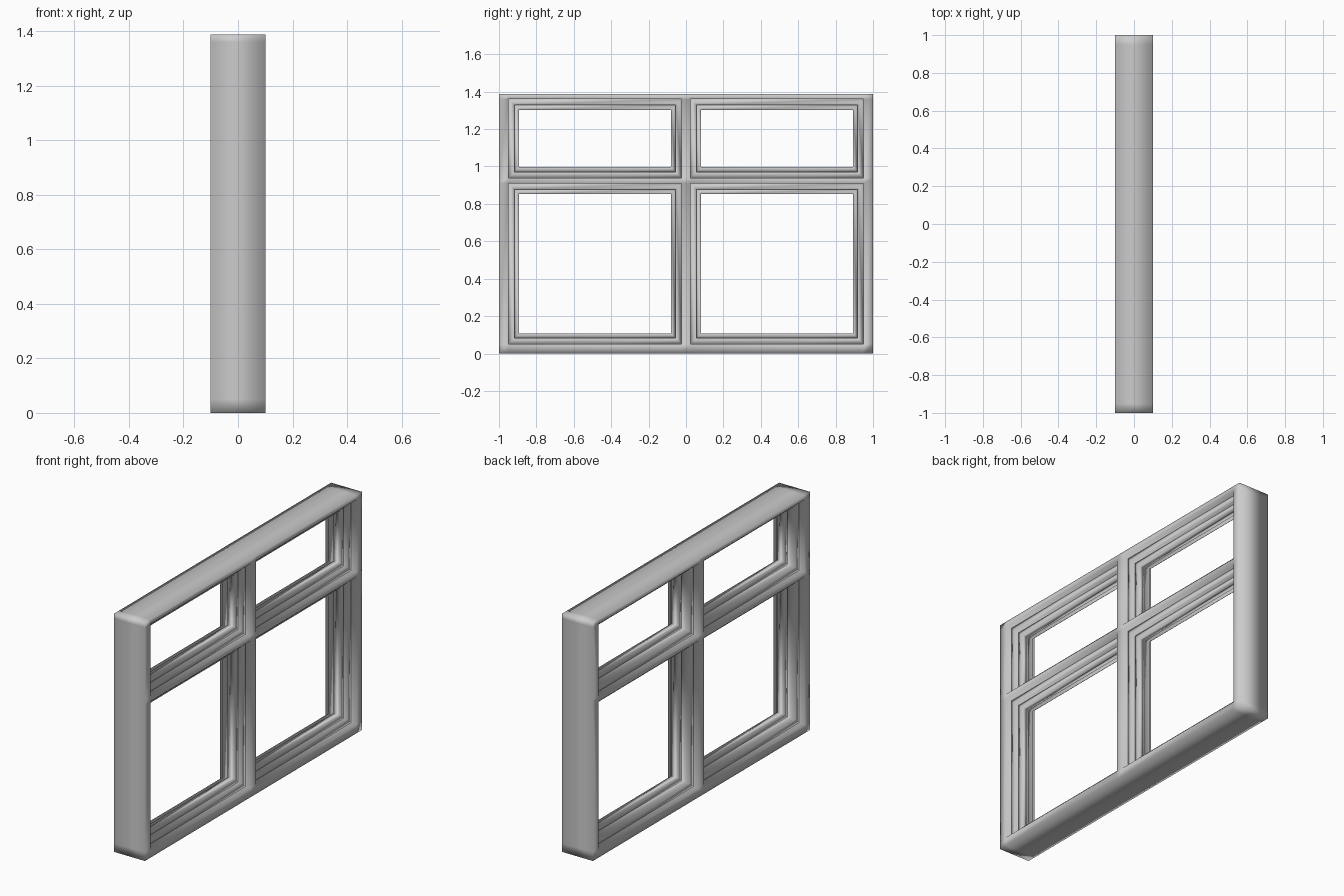
import bpy, bmesh

if "Cube" in bpy.data.objects:
    bpy.data.objects.remove(bpy.data.objects["Cube"])

FRAME_X = 0.10
YS = [-1.0, -0.95, -0.023, 0.023, 0.95, 1.0]     # frame grid lines across
ZS = [0.0, 0.05, 0.91, 0.938, 1.36, 1.387]       # frame grid lines upward


def finish(bm, name):
    bmesh.ops.recalc_face_normals(bm, faces=bm.faces)
    me = bpy.data.meshes.new(name)
    bm.to_mesh(me)
    bm.free()
    ob = bpy.data.objects.new(name, me)
    bpy.context.collection.objects.link(ob)
    for p in me.polygons:
        p.use_smooth = True
    return ob


def outer_frame():
    # grid with four openings, extruded through the wall depth
    bm = bmesh.new()
    v = [[bm.verts.new((-FRAME_X, y, z)) for z in ZS] for y in YS]
    for i in range(5):
        for j in range(5):
            if i in (1, 3) and j in (1, 3):
                continue
            bm.faces.new((v[i][j], v[i + 1][j], v[i + 1][j + 1], v[i][j + 1]))
    ret = bmesh.ops.extrude_face_region(bm, geom=bm.faces[:], use_keep_orig=True)
    for e in ret["geom"]:
        if isinstance(e, bmesh.types.BMVert):
            e.co.x = FRAME_X
    return finish(bm, "window_frame")


def ring(name, y0, y1, z0, z1, outer, inner, xa, xb):
    # rectangular section swept around an opening
    bm = bmesh.new()
    loops = []
    for d, x in ((outer, xa), (outer, xb), (inner, xb), (inner, xa)):
        loops.append([bm.verts.new((x, y, z)) for y, z in
                      ((y0 + d, z0 + d), (y1 - d, z0 + d), (y1 - d, z1 - d), (y0 + d, z1 - d))])
    for k in range(4):
        a, b = loops[k], loops[(k + 1) % 4]
        for i in range(4):
            j = (i + 1) % 4
            bm.faces.new((a[i], a[j], b[j], b[i]))
    return finish(bm, name)


outer_frame()

# sash and glazing bead in each of the four openings
for side, i in (("left", 1), ("right", 3)):
    for level, j in (("lower", 1), ("upper", 3)):
        box = (YS[i], YS[i + 1], ZS[j], ZS[j + 1])
        ring(f"{level}_{side}_sash", *box, 0.0, 0.032, -0.063, 0.063)
        ring(f"{level}_{side}_bead", *box, 0.032, 0.058, -0.01, 0.038)
